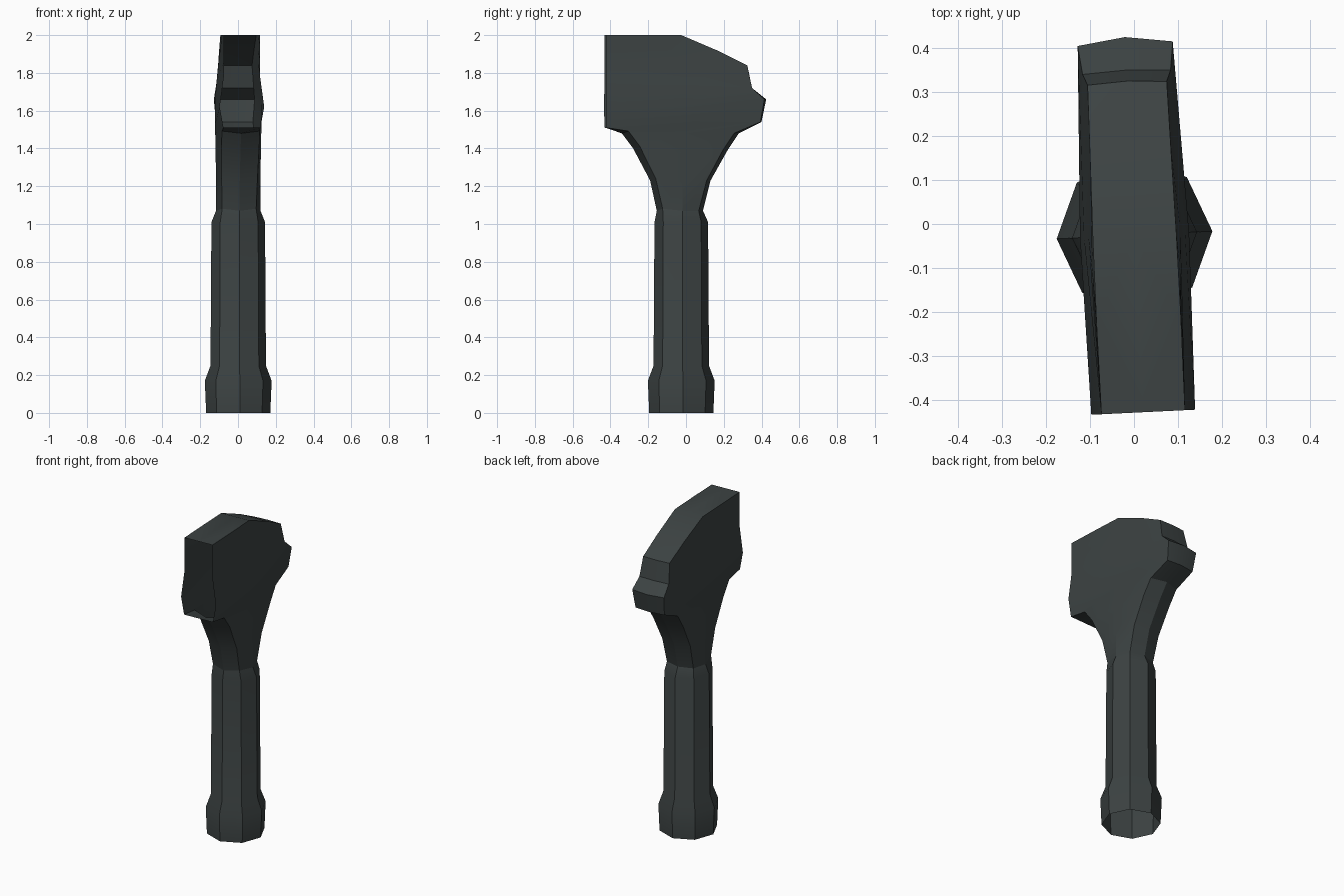
import bpy, bmesh, math

if "Cube" in bpy.data.objects:
    bpy.data.objects.remove(bpy.data.objects["Cube"])

CY = -0.025                     # handle axis offset in y
TWIST = math.radians(2.8)       # whole tool is turned slightly about z
S = math.sqrt(0.5)

mat = bpy.data.materials.new("dark_grey")
mat.diffuse_color = (0.045, 0.055, 0.055, 1)
mat.use_nodes = True
mat.node_tree.nodes["Principled BSDF"].inputs["Base Color"].default_value = mat.diffuse_color


def octagon(r, z):
    """Round handle section, starting at the front point."""
    return [(r * math.sin(i * math.pi / 4), CY - r * math.cos(i * math.pi / 4), z)
            for i in range(8)]


def head_ring(front, back, edge, mid, inset_f, inset_b, mid_y=CY):
    """Flattened eight-sided section; front and back are (y, z) points."""
    (yf, zf), (yb, zb) = front, back
    zm = (zf + zb) / 2
    ef, eb = edge
    f, b = yf + inset_f, yb - inset_b
    return [(0, yf, zf), (ef, f, zf + inset_f * 0.4), (mid, mid_y, zm), (eb, b, zb),
            (0, yb, zb), (-eb, b, zb), (-mid, mid_y, zm), (-ef, f, zf + inset_f * 0.4)]


def loft(name, rings, open_from=None, cap=False):
    """Skin eight-point rings; leave the front open from one ring upward."""
    bm = bmesh.new()
    loops = [[bm.verts.new(p) for p in ring] for ring in rings]
    for k, (a, b) in enumerate(zip(loops, loops[1:])):
        for i in range(8):
            if open_from is not None and k >= open_from and i in (0, 7):
                continue
            j = (i + 1) % 8
            bm.faces.new((a[i], a[j], b[j], b[i]))
    if cap:
        bm.faces.new(loops[-1])
    bmesh.ops.delete(bm, geom=[v for v in bm.verts if not v.link_faces], context='VERTS')
    bmesh.ops.recalc_face_normals(bm, faces=bm.faces[:])
    me = bpy.data.meshes.new(name)
    bm.to_mesh(me)
    bm.free()
    ob = bpy.data.objects.new(name, me)
    bpy.context.collection.objects.link(ob)
    me.materials.append(mat)
    ob.rotation_euler.z = TWIST
    bpy.ops.object.select_all(action='DESELECT')
    ob.select_set(True)
    bpy.context.view_layer.objects.active = ob
    bpy.ops.object.shade_smooth_by_angle(angle=math.radians(25))
    return ob


# Neck where the handle meets the head
neck = head_ring((-0.155, 1.07), (0.09, 1.07), (0.09, 0.09), 0.118, 0.027, 0.027)

# Handle with flared foot, open underneath
loft("handle", [octagon(0.170, 0), octagon(0.177, 0.17), octagon(0.147, 0.25),
                octagon(0.142, 1.01), neck])

# Head: flaring throat, bulged lower rim, stepped back, open flat front
loft("head", [
    neck,
    head_ring((-0.19, 1.23), (0.13, 1.23), (0.095, 0.095), 0.118, 0.025, 0.025),
    head_ring((-0.28, 1.40), (0.22, 1.39), (0.10, 0.10), 0.12, 0.03, 0.03),
    head_ring((-0.34, 1.48), (0.28, 1.48), (0.10, 0.10), 0.122, 0.03, 0.03),
    head_ring((-0.428, 1.51), (0.40, 1.54), (0.098, 0.098), 0.124, 0, 0.01),
    head_ring((-0.428, 1.62), (0.425, 1.66), (0.118, 0.108), 0.124, 0, 0.015),
    head_ring((-0.428, 1.78), (0.35, 1.72), (0.096, 0.10), 0.115, 0, 0.005),
    head_ring((-0.428, 1.86), (0.325, 1.84), (0.095, 0.09), 0.105, 0, 0.005),
    head_ring((-0.428, 1.93), (0.17, 1.915), (0.095, 0.092), 0.1, 0, 0, -0.10),
    head_ring((-0.428, 2.0), (-0.03, 2.0), (0.095, 0.095), 0.096, 0, 0, -0.22),
], open_from=4, cap=True)
